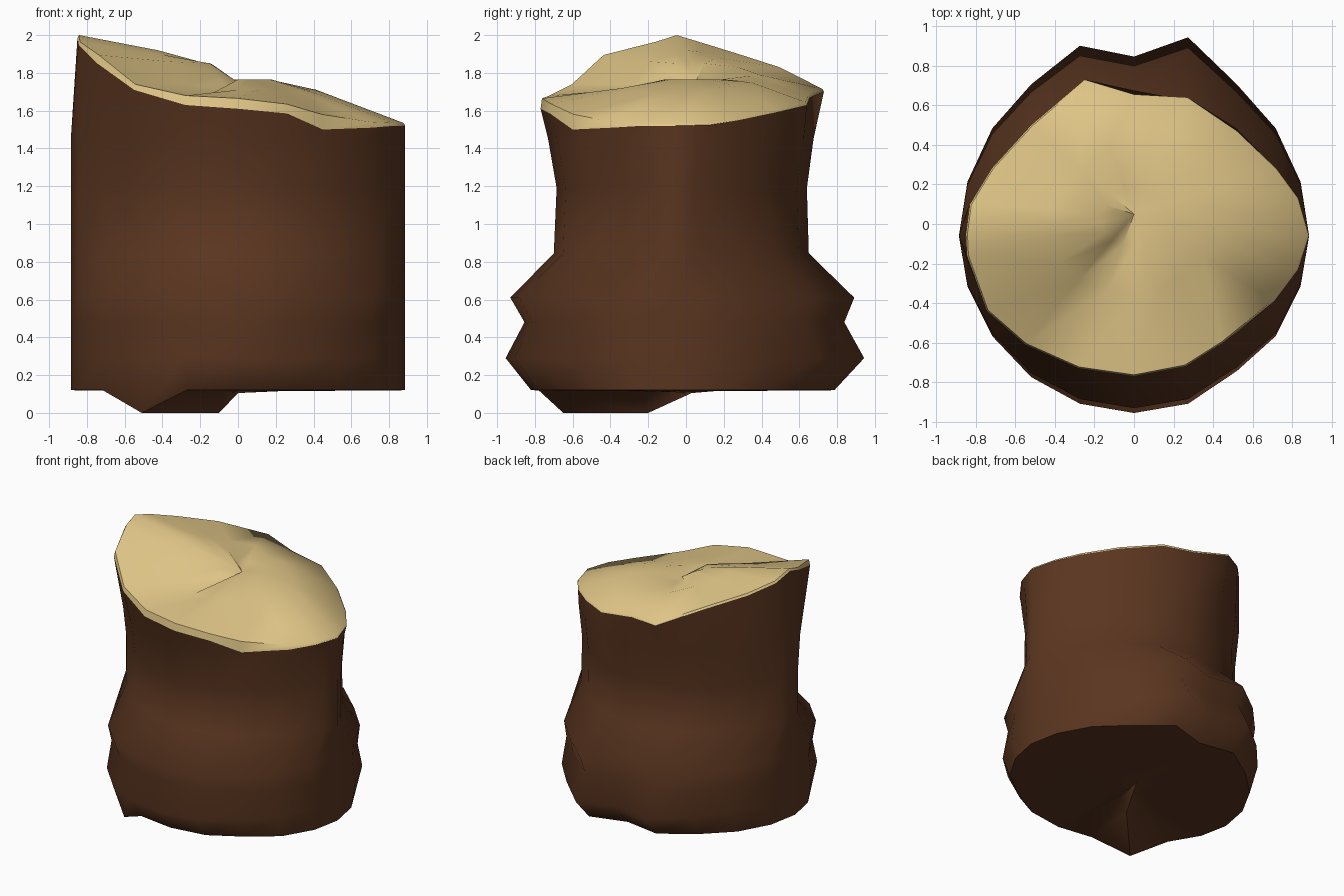
import bpy, bmesh, math

if "Cube" in bpy.data.objects:
    bpy.data.objects.remove(bpy.data.objects["Cube"])

N = 20          # sides of the trunk
CY = -0.06      # trunk axis in y


def material(name, rgb):
    m = bpy.data.materials.new(name)
    m.diffuse_color = (*rgb, 1)
    m.use_nodes = True
    m.node_tree.nodes["Principled BSDF"].inputs["Base Color"].default_value = m.diffuse_color
    return m


def bridge(bm, a, b):
    for i in range(N):
        j = (i + 1) % N
        bm.faces.new((a[i], a[j], b[j], b[i]))


def fan(bm, ring, centre, flip=False):
    for i in range(N):
        tri = (ring[i], ring[(i + 1) % N], centre)
        bm.faces.new(tri[::-1] if flip else tri)


def finish(bm, name, mat, angle):
    me = bpy.data.meshes.new(name)
    bm.to_mesh(me)
    bm.free()
    me.materials.append(mat)
    ob = bpy.data.objects.new(name, me)
    bpy.context.collection.objects.link(ob)
    bpy.ops.object.select_all(action='DESELECT')
    ob.select_set(True)
    bpy.context.view_layer.objects.active = ob
    bpy.ops.object.shade_smooth_by_angle(angle=math.radians(angle))
    return ob


bark_brown = material("bark brown", (0.102, 0.036, 0.014))
cut_wood = material("pale cut wood", (0.77, 0.58, 0.25))

# Uneven upper edge of the bark, counter-clockwise from +x
rim = [(.885, -.06, 1.52), (.83, .13, 1.525), (.72, .28, 1.55), (.52, .47, 1.59),
       (.27, .64, 1.63), (0, .655, 1.67), (-.25, .73, 1.70), (-.52, .50, 1.815),
       (-.72, .28, 1.885), (-.83, .10, 1.94), (-.85, -.05, 1.985), (-.845, -.16, 1.95),
       (-.745, -.44, 1.85), (-.55, -.61, 1.71), (-.28, -.73, 1.63), (0, -.77, 1.61),
       (.26, -.72, 1.585), (.45, -.60, 1.50), (.71, -.39, 1.51), (.83, -.23, 1.52)]

# Bark: height, front y, back y, and exponent that pinches the section to a lens
levels = [(.12, -.82, .75, 1.07), (.29, -.955, .90, 1.07), (.48, -.855, .80, 1.07),
          (.61, -.93, .85, 1.07), (.845, -.70, .65, 1.6), (1.19, -.685, .64, 1.6),
          (1.45, -.73, .675, 1.45)]
bm = bmesh.new()
rings = []
for z, front, back, power in levels:
    ring = []
    for k in range(N):
        a = 2 * math.pi * k / N
        s = math.sin(a)
        reach = (back - CY) if s > 0 else (front - CY)
        y = CY + reach * abs(s) ** power
        if z < .7:                       # root ridges and creases
            y *= {4: 1.11, 5: .94, 6: 1.06, 17: .96}.get(k, 1)
        ring.append(bm.verts.new((.885 * math.cos(a), y, z)))
    rings.append(ring)
rings[0][13].co = (-.51, -.65, 0)        # root spur reaching the ground
base = [v.co.copy() for v in rings[0]]
rings.append([bm.verts.new(p) for p in rim])
for a, b in zip(rings, rings[1:]):
    bridge(bm, a, b)
finish(bm, "bark_trunk", bark_brown, 180)

# Underside with the ridge of the root spur
bm = bmesh.new()
outer = [bm.verts.new(p) for p in base]
under = []
for k, c in enumerate(base):
    p = (c.x * .25, CY + (c.y - CY) * .25, .115)
    under.append(bm.verts.new((-.10, -.20, 0) if k == 13 else p))
bridge(bm, under, outer)
fan(bm, under, bm.verts.new((0, .03, .105)), flip=True)
bmesh.ops.recalc_face_normals(bm, faces=bm.faces)
if sum(f.normal.z for f in bm.faces) > 0:
    bmesh.ops.reverse_faces(bm, faces=bm.faces)
finish(bm, "bark_underside", bark_brown, 60)

# Cut top: raised lip, two inner rings and a centre, with a split at front left
mid_z = [1.69, 1.71, 1.72, 1.73, 1.75, 1.76, 1.79, 1.83, 1.88, 1.91,
         1.92, 1.90, 1.86, 1.74, 1.69, 1.71, 1.72, 1.70, 1.69, 1.69]
lifts = {12: .045, 13: .03, 14: .05, 15: .055, 16: .05, 17: .08, 18: .03}
split = {13: 1.79, 14: 1.71}
bm = bmesh.new()
edge = [bm.verts.new(p) for p in rim]
lip, mid, inner = [], [], []
for k, (x, y, z) in enumerate(rim):
    lip.append(bm.verts.new((x * .99, y * .99, z + lifts.get(k, .015))))
    mid.append(bm.verts.new((x * .5, .05 + (y - .05) * .5, mid_z[k])))
    zi = split.get(k, 1.85 if 8 <= k <= 12 else 1.765)
    inner.append(bm.verts.new((x * .2, .05 + (y - .05) * .2, zi)))
for a, b in ((edge, lip), (lip, mid), (mid, inner)):
    bridge(bm, a, b)
fan(bm, inner, bm.verts.new((0, .05, 1.75)))
finish(bm, "cut_top", cut_wood, 52)
